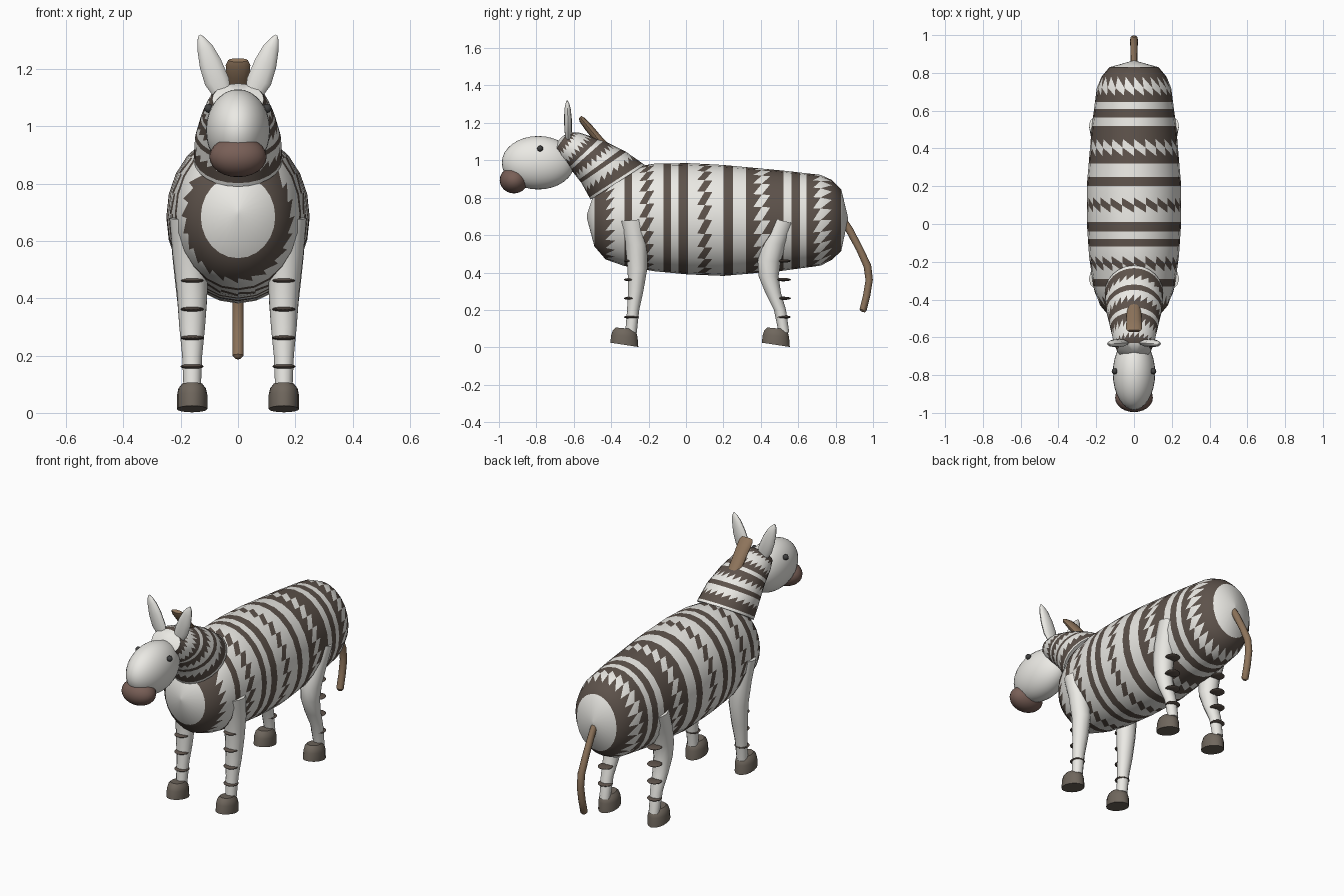
import bpy, bmesh
from math import sin, cos, pi, radians


def material(name, rgb):
    m = bpy.data.materials.new(name)
    m.diffuse_color = (*rgb, 1)
    return m


WHITE = material("white", (0.83, 0.82, 0.78))
DARK = material("dark_stripe", (0.11, 0.085, 0.07))
BROWN = material("muzzle_brown", (0.19, 0.115, 0.095))
TAN = material("mane_tan", (0.27, 0.175, 0.105))
HOOF = material("hoof_grey", (0.16, 0.135, 0.11))
EYE = material("eye_dark", (0.05, 0.05, 0.05))


def finish(bm, name, mats, angle=40):
    bmesh.ops.recalc_face_normals(bm, faces=bm.faces)
    me = bpy.data.meshes.new(name)
    bm.to_mesh(me)
    bm.free()
    for m in mats:
        me.materials.append(m)
    ob = bpy.data.objects.new(name, me)
    bpy.context.collection.objects.link(ob)
    bpy.ops.object.select_all(action='DESELECT')
    ob.select_set(True)
    bpy.context.view_layer.objects.active = ob
    bpy.ops.object.shade_smooth_by_angle(angle=radians(angle))
    return ob


# A ring is (u1, v1, u2, v2, half_width, offset): two opposite points in a
# plane ("yz" or "xz") plus the half width and offset across that plane.
def loft(name, rings, mats, sides=12, codes=None, plane="yz", side=1):
    bm = bmesh.new()
    loops = []
    for u1, v1, u2, v2, hw, off in rings:
        loop = []
        for i in range(sides):
            a = 2 * pi * i / sides
            u = (u1 + u2) / 2 + (u1 - u2) / 2 * cos(a)
            v = (v1 + v2) / 2 + (v1 - v2) / 2 * cos(a)
            w = off + hw * sin(a)
            co = (w * side, u, v) if plane == "yz" else (u * side, w, v)
            loop.append(bm.verts.new(co))
        loops.append(loop)
    for k in range(len(loops) - 1):
        c = codes[k] if codes else "w"
        for i in range(sides):
            j = (i + 1) % sides
            a, b, d, e = loops[k][i], loops[k][j], loops[k + 1][j], loops[k + 1][i]
            if c in "zZ":      # sawtooth: one dark and one white triangle
                bm.faces.new((a, b, e)).material_index = int(c == "z")
                bm.faces.new((b, d, e)).material_index = int(c == "Z")
            else:
                bm.faces.new((a, b, d, e)).material_index = int(c == "d")
    bm.faces.new(loops[0])
    bm.faces.new(loops[-1])
    return finish(bm, name, mats)


# Cut a shape given by key rings into stripe bands
def striped(name, keys, bands, sides=24):
    cuts = {s: c for s, c in bands}
    params = sorted(set(cuts) | {k[0] for k in keys})
    rings, codes, code = [], [], "w"
    for s in params:
        code = cuts.get(s, code if code in "wd" else "w")
        codes.append(code)
        for k, n in zip(keys, keys[1:]):
            if k[0] <= s <= n[0]:
                t = (s - k[0]) / (n[0] - k[0])
                rings.append([p + (q - p) * t for p, q in zip(k[1:], n[1:])] + [0])
                break
    return loft(name, rings, [WHITE, DARK], sides, codes)


def ball(name, loc, size, mat, segs=24, tilt=0):
    bm = bmesh.new()
    bmesh.ops.create_uvsphere(bm, u_segments=segs, v_segments=segs // 2, radius=1)
    ob = finish(bm, name, [mat], 60)
    ob.location, ob.scale, ob.rotation_euler = loc, size, (tilt, 0, 0)
    return ob


# Body
body = [(-0.53, 0.71, 0.69, 0.005), (-0.49, 0.83, 0.54, 0.13),
        (-0.43, 0.89, 0.47, 0.18), (-0.33, 0.955, 0.435, 0.215),
        (-0.17, 0.982, 0.407, 0.238), (0.01, 0.985, 0.39, 0.25),
        (0.2, 0.975, 0.382, 0.25), (0.52, 0.945, 0.41, 0.223),
        (0.72, 0.922, 0.437, 0.197), (0.78, 0.895, 0.468, 0.172),
        (0.83, 0.845, 0.515, 0.13), (0.865, 0.70, 0.68, 0.005)]
striped("body", [(y, y, t, y, b, w) for y, t, b, w in body],
        [(-0.53, "w"), (-0.49, "d"), (-0.43, "z"), (-0.38, "w"), (-0.33, "d"),
         (-0.29, "w"), (-0.25, "Z"), (-0.21, "z"), (-0.17, "w"), (-0.12, "d"),
         (-0.08, "w"), (-0.04, "d"), (0.01, "w"), (0.06, "Z"), (0.1, "z"),
         (0.14, "w"), (0.2, "d"), (0.25, "w"), (0.32, "d"), (0.36, "z"),
         (0.405, "Z"), (0.45, "d"), (0.52, "w"), (0.565, "d"), (0.61, "w"),
         (0.645, "d"), (0.68, "z"), (0.72, "Z"), (0.78, "d"), (0.83, "w")])

# Neck
striped("neck", [(0, -0.22, 0.975, -0.51, 0.79, 0.155),
                 (0.3, -0.32, 1.045, -0.56, 0.88, 0.15),
                 (0.6, -0.44, 1.105, -0.615, 0.95, 0.13),
                 (0.85, -0.57, 1.148, -0.68, 1.0, 0.108),
                 (0.95, -0.63, 1.15, -0.708, 1.04, 0.09),
                 (1, -0.67, 1.12, -0.70, 1.08, 0.03)],
        [(0, "w"), (0.04, "d"), (0.14, "z"), (0.22, "w"), (0.3, "d"),
         (0.37, "w"), (0.43, "Z"), (0.52, "d"), (0.6, "w"), (0.65, "d"),
         (0.7, "z"), (0.78, "w"), (0.85, "Z"), (0.9, "d"), (0.95, "w")])

# Head, muzzle and mane
ball("head", (0, -0.79, 0.987), (0.112, 0.195, 0.143), WHITE, 32)
ball("muzzle", (0, -0.92, 0.894), (0.1, 0.076, 0.071), BROWN)
loft("mane", [(-0.38, 1.05, -0.42, 1.02, 0.036, 0),
              (-0.45, 1.125, -0.485, 1.095, 0.038, 0),
              (-0.505, 1.19, -0.54, 1.165, 0.041, 0),
              (-0.54, 1.225, -0.568, 1.205, 0.043, 0),
              (-0.56, 1.238, -0.573, 1.225, 0.034, 0)], [TAN])

# Tail
loft("tail", [(0.82, 0.68, 0.85, 0.70, 0.017, 0), (0.855, 0.62, 0.89, 0.64, 0.018, 0),
              (0.91, 0.52, 0.945, 0.535, 0.019, 0), (0.95, 0.43, 0.99, 0.44, 0.02, 0),
              (0.96, 0.36, 0.999, 0.36, 0.02, 0), (0.947, 0.28, 0.985, 0.275, 0.02, 0),
              (0.928, 0.205, 0.965, 0.195, 0.02, 0), (0.935, 0.192, 0.955, 0.187, 0.01, 0)],
     [TAN])

# Leg profiles: front point, back point, half width, x offset
FRONT = [(-0.355, 0.675, -0.225, 0.685, 0.064, 0.175), (-0.325, 0.55, -0.207, 0.55, 0.06, 0.168),
         (-0.312, 0.42, -0.207, 0.42, 0.053, 0.16), (-0.31, 0.3, -0.228, 0.3, 0.045, 0.16),
         (-0.315, 0.2, -0.25, 0.2, 0.035, 0.16), (-0.325, 0.08, -0.263, 0.08, 0.03, 0.16)]
HIND = [(0.46, 0.69, 0.58, 0.662, 0.064, 0.175), (0.405, 0.56, 0.535, 0.55, 0.062, 0.168),
        (0.383, 0.46, 0.507, 0.46, 0.057, 0.163), (0.388, 0.38, 0.495, 0.38, 0.051, 0.16),
        (0.425, 0.29, 0.508, 0.29, 0.044, 0.16), (0.47, 0.2, 0.535, 0.2, 0.035, 0.16),
        (0.495, 0.08, 0.552, 0.08, 0.03, 0.16)]
HOOF_RINGS = [(-0.075, 0.025, 0.075, 0.002, 0.053, 0.16), (-0.069, 0.07, 0.071, 0.055, 0.053, 0.16),
              (-0.06, 0.093, 0.065, 0.078, 0.048, 0.16), (-0.045, 0.106, 0.045, 0.098, 0.035, 0.16)]

for side, s in (("left", 1), ("right", -1)):
    for end, leg, hoof_y, band_y in (("front", FRONT, -0.33, -0.292), ("hind", HIND, 0.48, 0.52)):
        loft(f"{end}_leg_{side}", leg, [WHITE], 12, side=s)
        loft(f"{end}_hoof_{side}", [(a + hoof_y, b, c + hoof_y, d, w, x)
                                    for a, b, c, d, w, x in HOOF_RINGS], [HOOF], 16, side=s)
        for i in range(4):
            ball(f"{end}_leg_band_{side}_{i + 1}", (0.16 * s, band_y, 0.162 + 0.1 * i),
                 (0.041, 0.041, 0.009), DARK, 16)
    # Ear and eye
    loft(f"ear_{side}", [(0.025, 1.12, 0.075, 1.09, 0.012, -0.63), (0.032, 1.17, 0.115, 1.145, 0.02, -0.63),
                         (0.06, 1.235, 0.133, 1.205, 0.021, -0.631), (0.09, 1.285, 0.141, 1.262, 0.017, -0.633),
                         (0.115, 1.31, 0.142, 1.298, 0.01, -0.634), (0.13, 1.321, 0.138, 1.317, 0.003, -0.635)],
         [WHITE], 12, plane="xz", side=s)
    ball(f"eye_{side}", (0.102 * s, -0.78, 1.063), (0.016, 0.016, 0.016), EYE, 12)
